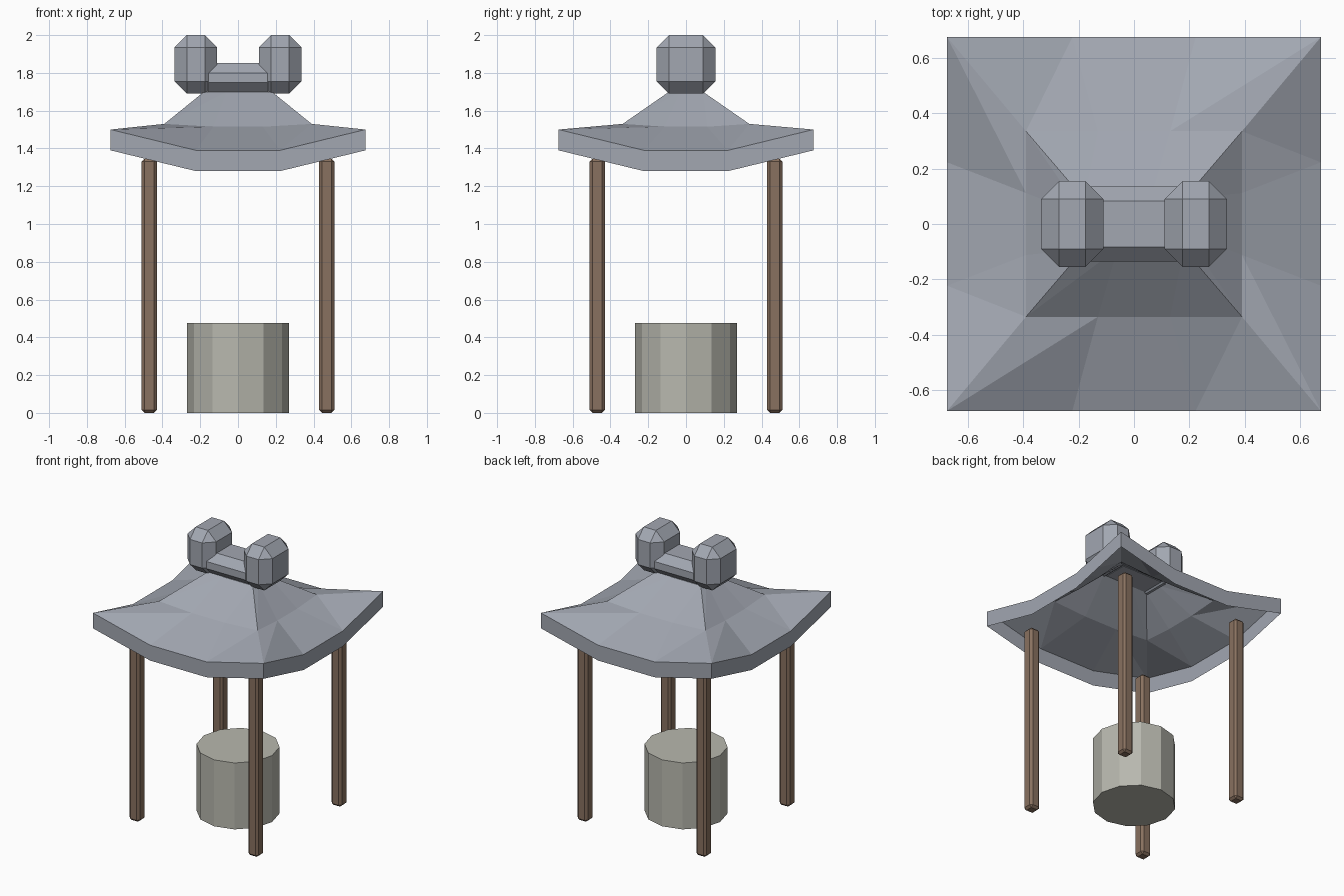
import bpy, bmesh

cube = bpy.data.objects.get("Cube")
if cube:
    bpy.data.objects.remove(cube, do_unlink=True)


def make_material(name, rgb):
    mat = bpy.data.materials.new(name)
    mat.use_nodes = True
    mat.diffuse_color = (*rgb, 1)
    mat.node_tree.nodes["Principled BSDF"].inputs["Base Color"].default_value = (*rgb, 1)
    return mat


slate = make_material("slate_blue_grey", (0.36, 0.385, 0.44))
wood = make_material("brown_wood", (0.25, 0.165, 0.115))
stone = make_material("warm_grey_stone", (0.48, 0.48, 0.425))


def finish(name, bm, mat, location=(0, 0, 0)):
    bmesh.ops.recalc_face_normals(bm, faces=bm.faces)
    mesh = bpy.data.meshes.new(name)
    bm.to_mesh(mesh)
    bm.free()
    mesh.materials.append(mat)
    obj = bpy.data.objects.new(name, mesh)
    obj.location = location
    bpy.context.collection.objects.link(obj)
    return obj


def chamfered_box(name, size, location, chamfer, mat):
    bm = bmesh.new()
    bmesh.ops.create_cube(bm, size=1)
    bmesh.ops.scale(bm, vec=size, verts=bm.verts)
    bmesh.ops.bevel(bm, geom=bm.edges[:], offset=chamfer, segments=1,
                    affect='EDGES', clamp_overlap=True)
    return finish(name, bm, mat, location)


def roof_ring(bm, hx, hy, corner_z, middle_z, split):
    """Rectangle with every side cut in three, counter-clockwise from front right."""
    corners = [(-hx, -hy), (hx, -hy), (hx, hy), (-hx, hy)]
    ring = []
    for i, (ax, ay) in enumerate(corners):
        bx, by = corners[(i + 1) % 4]
        for t in (0, 0.5 - split, 0.5 + split):
            z = middle_z if t else corner_z
            ring.append(bm.verts.new((ax + (bx - ax) * t, ay + (by - ay) * t, z)))
    return ring


# Sweeping roof: an open shell with upturned corners and a vertical fascia
bm = bmesh.new()
fascia = roof_ring(bm, 0.675, 0.675, 1.39, 1.28, 0.165)
eave = roof_ring(bm, 0.675, 0.675, 1.50, 1.39, 0.165)
waist = roof_ring(bm, 0.39, 0.335, 1.53, 1.515, 0.167)
crown = roof_ring(bm, 0.18, 0.09, 1.70, 1.70, 0.167)
for low, high in ((fascia, eave), (eave, waist), (waist, crown)):
    for i in range(len(low)):
        j = (i + 1) % len(low)
        bm.faces.new((low[i], low[j], high[j]))
        bm.faces.new((low[i], high[j], high[i]))
bm.faces.new(crown)
finish("roof", bm, slate)

# Ridge bar with a heavy block at each end
chamfered_box("ridge_bar", (0.42, 0.27, 0.155), (0, 0, 1.775), 0.052, slate)
for side, x in (("left", 0.223), ("right", -0.223)):
    chamfered_box("ridge_block_" + side, (0.226, 0.31, 0.31), (x, 0, 1.845), 0.065, slate)

# Four corner posts
for side, x in (("left", 0.47), ("right", -0.47)):
    for end, y in (("front", -0.47), ("back", 0.47)):
        chamfered_box(f"post_{end}_{side}", (0.08, 0.08, 1.345), (x, y, 0.6725), 0.015, wood)

# Stone drum on the ground
bm = bmesh.new()
bmesh.ops.create_cone(bm, cap_ends=True, segments=12, radius1=0.27, radius2=0.27, depth=0.475)
finish("stone_drum", bm, stone, (0, 0, 0.2375))
